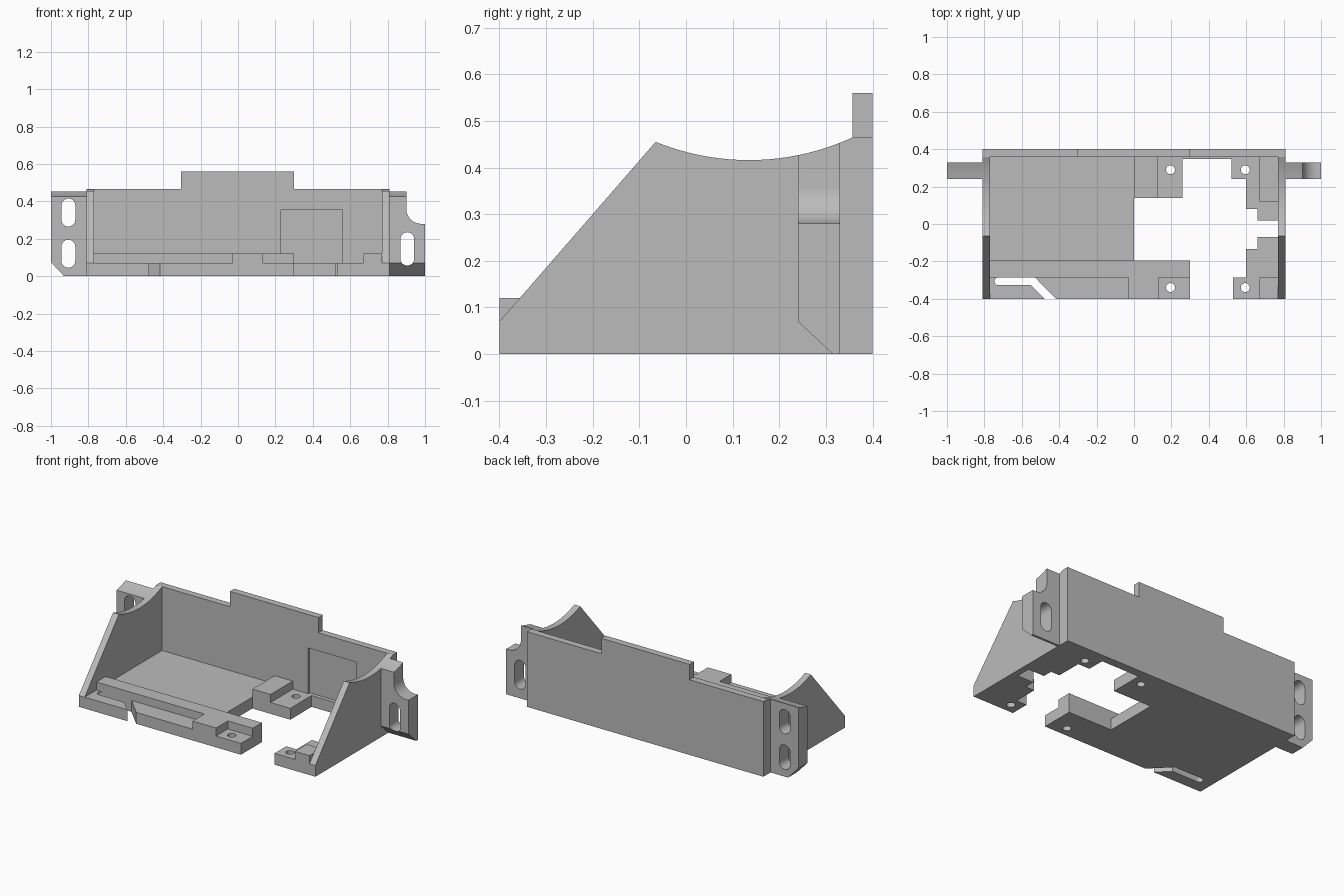
import bpy
import bmesh
from math import sin, cos, pi, radians
from mathutils import Vector

default = bpy.data.objects.get("Cube")
if default:
    bpy.data.objects.remove(default, do_unlink=True)

grey = bpy.data.materials.new("plain grey")
grey.use_nodes = True
COLOUR = (0.5, 0.5, 0.5, 1)
grey.diffuse_color = COLOUR
grey.node_tree.nodes["Principled BSDF"].inputs["Base Color"].default_value = COLOUR

# Main dimensions
OUT, INN = 0.81, 0.77           # side wall outer and inner x
FRONT, BACK, WALL = -0.4, 0.4, 0.357
BASE, STEP = 0.07, 0.12         # floor and raised pad heights
EAR_Y = (0.24, 0.33)


def prism(name, pts, axis, lo, hi):
    """Extrude a 2D outline along x, y or z."""
    def place(p, d):
        return {"x": (d, p[0], p[1]), "y": (p[0], d, p[1]), "z": (p[0], p[1], d)}[axis]
    bm = bmesh.new()
    face = bm.faces.new([bm.verts.new(place(p, lo)) for p in pts])
    ext = bmesh.ops.extrude_face_region(bm, geom=[face])
    verts = [v for v in ext["geom"] if isinstance(v, bmesh.types.BMVert)]
    bmesh.ops.translate(bm, verts=verts, vec=Vector(place((0, 0), hi - lo)))
    bmesh.ops.recalc_face_normals(bm, faces=bm.faces[:])
    mesh = bpy.data.meshes.new(name)
    bm.to_mesh(mesh)
    bm.free()
    mesh.materials.append(grey)
    obj = bpy.data.objects.new(name, mesh)
    bpy.context.collection.objects.link(obj)
    return obj


def rect(x0, x1, y0, y1):
    return [(x0, y0), (x1, y0), (x1, y1), (x0, y1)]


def arc(cx, cy, r, a0, a1, n):
    return [(cx + r * cos(radians(a0 + (a1 - a0) * i / n)),
             cy + r * sin(radians(a0 + (a1 - a0) * i / n))) for i in range(n + 1)]


def circle(cx, cy, r, n):
    return arc(cx, cy, r, 0, 360, n)[:-1]


def stadium(cx, z0, z1, r):
    """Upright slot outline with round ends."""
    return arc(cx, z1 - r, r, 0, 180, 16) + arc(cx, z0 + r, r, 180, 360, 16)


def cut(obj, cutters):
    """Subtract each cutter and keep the finished mesh."""
    for c in cutters:
        c.hide_render = True
        m = obj.modifiers.new("cut", "BOOLEAN")
        m.operation, m.solver, m.object = "DIFFERENCE", "EXACT", c
    graph = bpy.context.evaluated_depsgraph_get()
    mesh = bpy.data.meshes.new_from_object(obj.evaluated_get(graph))
    obj.modifiers.clear()
    obj.data = mesh


parts, cutters = [], []


def part(*args):
    parts.append(prism(*args))
    return parts[-1]


def cutter(*args):
    cutters.append(prism(*args))
    return cutters[-1]


# Floor with its stepped opening, screw holes and cable slot
floor = part("floor", [
    (-INN, FRONT), (0.30, FRONT), (0.30, -0.195), (0, -0.195), (0, 0.14),
    (0.26, 0.14), (0.26, 0.348), (0.52, 0.348), (0.52, 0.24), (0.60, 0.24),
    (0.60, 0.08), (0.66, 0.08), (0.66, 0.02), (INN, 0.02), (INN, WALL), (-INN, WALL)],
    "z", 0, BASE)
corner = part("front_corner_floor", [
    (0.53, FRONT), (INN, FRONT), (INN, -0.07), (0.66, -0.07), (0.66, -0.135),
    (0.60, -0.135), (0.60, -0.285), (0.53, -0.285)], "z", 0, BASE)
holes = {(x, y): cutter("screw_hole_cutter", circle(x, y, 0.024, 24), "z", -0.1, 0.2)
         for x in (0.195, 0.595) for y in (0.29, -0.34)}
cable = cutter("cable_slot_cutter",
               arc(-0.725, -0.306, 0.021, 90, 270, 12)
               + [(-0.55, -0.327), (-0.477, FRONT), (-0.477, -0.45), (-0.417, -0.45),
                  (-0.417, FRONT), (-0.53, -0.285)], "z", -0.1, 0.2)
front_hole = holes.pop((0.595, -0.34))
cut(floor, [cable] + list(holes.values()))
cut(corner, [front_hole])

# Raised rail and pads
part("front_rail", [
    (-INN, -0.285), (-0.03, -0.285), (-0.03, FRONT), (0.13, FRONT), (0.13, -0.285),
    (0.30, -0.285), (0.30, -0.195), (-INN, -0.195)], "z", BASE, STEP)
part("back_pad", rect(0, 0.125, 0.14, WALL), "z", BASE, STEP)
part("side_pad", rect(0.67, INN, 0.12, WALL), "z", BASE, STEP)
part("corner_pad", rect(0.67, INN, FRONT, -0.285), "z", BASE, STEP)

# Back wall with raised centre tab and shallow recess
back = part("back_wall", [
    (-OUT, 0), (OUT, 0), (OUT, 0.465), (0.30, 0.465), (0.30, 0.56),
    (-0.305, 0.56), (-0.305, 0.465), (-OUT, 0.465)], "y", WALL, BACK)
recess = cutter("recess_cutter", rect(0.23, 0.56, BASE, 0.353), "y", 0.3, WALL + 0.015)
cut(back, [recess])

# Side walls, sloped in front and scooped on top
scoop = cutter("scoop_cutter", circle(0.135, 0.948, 0.532, 160), "x", -1.2, 1.2)
for name, x in (("right_side_wall", -OUT), ("left_side_wall", INN)):
    wall = part(name, [(FRONT, 0), (WALL, 0), (WALL, 0.53), (0, 0.53), (FRONT, BASE)],
                "x", x, x + OUT - INN)
    cut(wall, [scoop])

# Right mounting ear with two slots
ear_r = part("right_ear", [(-OUT, 0), (-0.93, 0), (-1, 0.075), (-1, 0.5), (-OUT, 0.5)],
             "y", *EAR_Y)
slots = [cutter("slot_cutter", stadium(-0.907, z, z + 0.15, 0.037), "y", 0.1, 0.5)
         for z in (0.045, 0.265)]
cut(ear_r, [scoop] + slots)

# Left mounting ear with one slot, a hollow corner and a bevelled foot
ear_l = part("left_ear", [(OUT, 0), (1, 0), (1, 0.28)]
             + arc(0.98, 0.36, 0.08, 270, 180, 16) + [(0.9, 0.5), (OUT, 0.5)],
             "y", *EAR_Y)
slot = cutter("slot_cutter", stadium(0.905, 0.057, 0.235, 0.037), "y", 0.1, 0.5)
bevel = cutter("foot_bevel_cutter", [(0.23, 0.0793), (0.23, -0.01), (0.3257, -0.01)],
               "x", 0.7, 1.2)
cut(ear_l, [scoop, slot, bevel])

for c in cutters:
    bpy.data.objects.remove(c, do_unlink=True)

# Smooth the rounded faces, keep hard edges
bpy.ops.object.select_all(action="DESELECT")
for obj in parts:
    obj.select_set(True)
bpy.context.view_layer.objects.active = parts[0]
bpy.ops.object.shade_smooth_by_angle(angle=radians(25))
